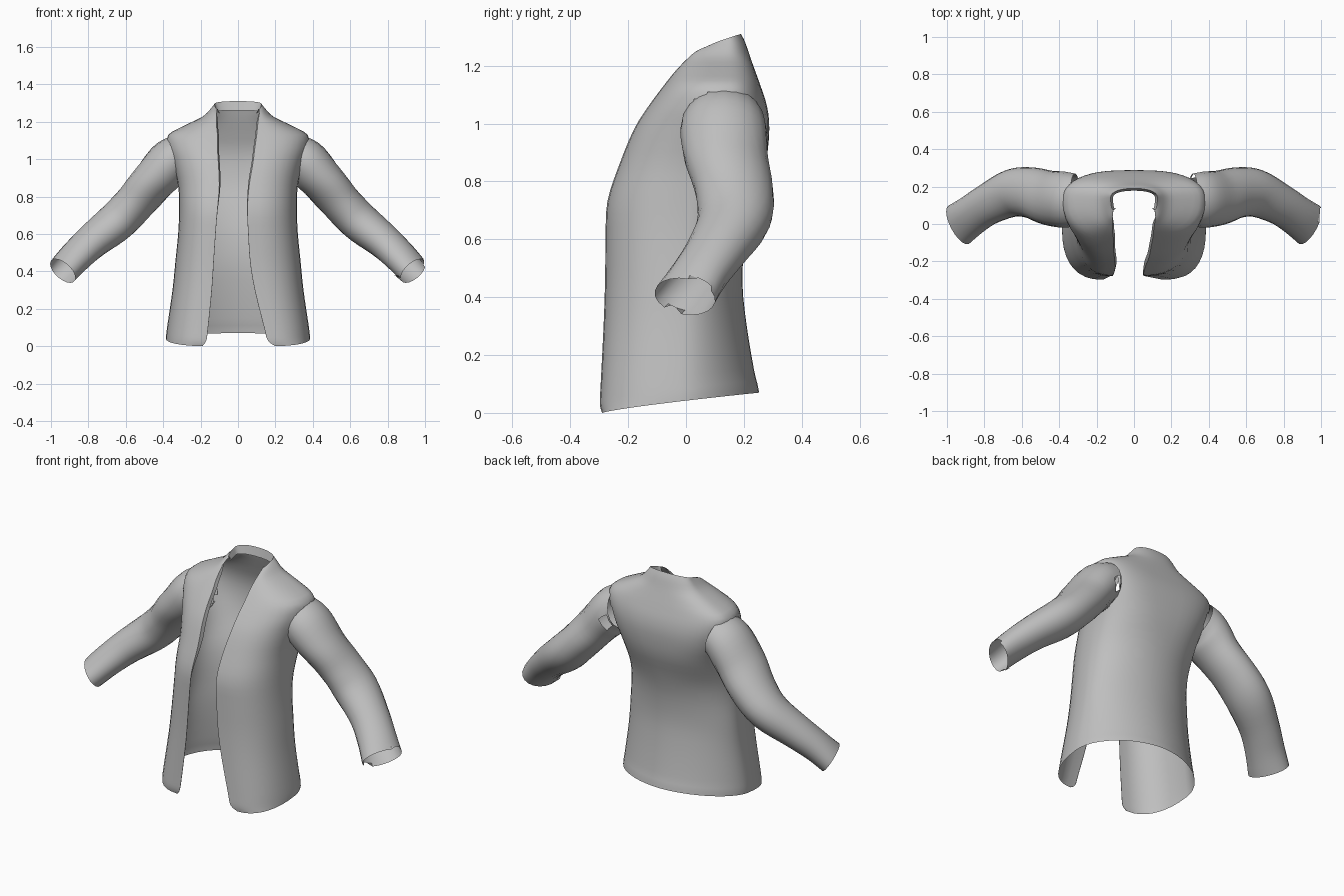
import bpy, bmesh, math
from mathutils import Vector

if "Cube" in bpy.data.objects:
    bpy.data.objects.remove(bpy.data.objects["Cube"])

cloth = bpy.data.materials.new("grey_cloth")
cloth.diffuse_color = (0.52, 0.52, 0.52, 1)
cloth.use_nodes = True
cloth.node_tree.nodes["Principled BSDF"].inputs["Base Color"].default_value = cloth.diffuse_color


def smooth_rows(rows, steps):
    """Catmull-Rom interpolation through rows of parameters."""
    out = []
    n = len(rows)
    for i in range(n - 1):
        a, b, c, d = rows[max(i - 1, 0)], rows[i], rows[i + 1], rows[min(i + 2, n - 1)]
        for k in range(steps):
            t = k / steps
            out.append([0.5 * (2 * q + (r - p) * t + (2 * p - 5 * q + 4 * r - s) * t * t
                               + (3 * q - p - 3 * r + s) * t ** 3)
                        for p, q, r, s in zip(a, b, c, d)])
    out.append(list(rows[-1]))
    return out


def ramp(z, stops):
    """Piecewise linear lookup."""
    for (z0, v0), (z1, v1) in zip(stops, stops[1:]):
        if z < z1:
            return v0 + (v1 - v0) * max(0, (z - z0) / (z1 - z0))
    return stops[-1][1]


def loft(name, sections, closed, cut=None, skip=()):
    """Skin a list of sections; cut(center) and skip (row, column) leave holes."""
    bm = bmesh.new()
    grid = [[bm.verts.new(p) for p in s] for s in sections]
    m = len(grid[0])
    for i, (r0, r1) in enumerate(zip(grid, grid[1:])):
        for j in range(m if closed else m - 1):
            k = (j + 1) % m
            if (i, j) not in skip:
                bm.faces.new((r0[j], r0[k], r1[k], r1[j]))
    if cut:
        doomed = [f for f in bm.faces if cut(f.calc_center_median())]
        bmesh.ops.delete(bm, geom=doomed, context='FACES')
    bmesh.ops.recalc_face_normals(bm, faces=bm.faces)
    me = bpy.data.meshes.new(name)
    bm.to_mesh(me)
    bm.free()
    me.materials.append(cloth)
    ob = bpy.data.objects.new(name, me)
    bpy.context.collection.objects.link(ob)
    bpy.ops.object.select_all(action='DESELECT')
    ob.select_set(True)
    bpy.context.view_layer.objects.active = ob
    bpy.ops.object.shade_smooth_by_angle(angle=math.radians(40))
    return ob


# Body: z front, z back, left edge x, right edge x, half width, y front, y side, y back
body = [
    (0.00, 0.07, .19, .20, .385, -.290, -.02, .253),
    (0.03, 0.10, .17, .16, .383, -.298, -.02, .247),
    (0.10, 0.15, .16, .14, .375, -.295, -.02, .235),
    (0.30, 0.30, .14, .09, .350, -.285, -.01, .210),
    (0.45, 0.45, .13, .065, .335, -.280, .00, .195),
    (0.60, 0.60, .12, .055, .320, -.278, .00, .205),
    (0.73, 0.73, .11, .05, .315, -.272, .02, .235),
    (0.86, 0.86, .10, .06, .320, -.230, .05, .275),
    (0.98, 0.98, .105, .08, .350, -.180, .09, .288),
    (1.06, 1.06, .11, .09, .375, -.130, .11, .280),
    (1.13, 1.13, .11, .10, .372, -.078, .12, .258),
    (1.18, 1.18, .115, .105, .285, -.038, .13, .240),
    (1.22, 1.23, .115, .11, .190, .000, .13, .222),
    (1.25, 1.28, .115, .115, .145, .035, .14, .205),
    (1.267, 1.31, .11, .11, .125, .075, .14, .190),
]
collar_fold = (1.245, 1.26, .10, .10, .112, .08, .14, .178)
front_power = [(0, 2.4), (.8, 2.4), (1.0, 2.2), (1.3, 2.2)]
back_power = [(0, 1.85), (.4, 1.9), (.7, 2.1), (.95, 3.0), (1.1, 3.0), (1.25, 2.3)]
lapel_depth = [(0, .002), (.7, .002), (.9, .025), (1.2, .025), (1.25, .004)]


def body_section(row):
    zf, zb, xl, xr, w, yf, ym, yb = row
    nf, nb, lap = ramp(zf, front_power), ramp(zf, back_power), ramp(zf, lapel_depth)

    def half(edge, sign):
        pts = [(edge - lap * .3, yf + lap), (edge, yf)]  # turned-in lapel, edge
        for k in range(1, 10):                           # front panel
            a = math.radians(90 * (1 - k / 9))
            c, s = max(math.cos(a), 0) ** (2 / nf), max(math.sin(a), 0) ** (2 / nf)
            pts.append((edge + (w - edge) * c, ym + (yf - ym) * s))
        for k in range(1, 13):                           # back panel
            a = math.radians(90 * k / 12)
            c, s = max(math.cos(a), 0) ** (2 / nb), max(math.sin(a), 0) ** (2 / nb)
            if k == 12:
                c = 0
            pts.append((w * c, ym + (yb - ym) * s))
        return [Vector((sign * x, y, zf + (zb - zf) * min(1, max(0, (y - yf) / (yb - yf)) ** .8)))
                for x, y in pts]
    return half(xl, -1) + half(xr, 1)[-2::-1]


def armhole(c):
    return abs(c.x) > .29 and ((c.y - .12) / .115) ** 2 + ((c.z - 1.0) / .105) ** 2 < 1


rows = smooth_rows(body, 3) + [collar_fold]
loft("jacket_body", [body_section(r) for r in rows], False, armhole)

# Sleeves: centre x, y, z, horizontal radius, vertical radius
sleeve = [
    (.315, .130, 1.010, .140, .118),
    (.375, .130, .970, .150, .128),
    (.455, .140, .880, .146, .114),
    (.55, .167, .768, .136, .108),
    (.65, .165, .665, .128, .106),
    (.78, .105, .560, .110, .092),
    (.87, .045, .475, .108, .083),
    (.937, -.004, .402, .116, .078),
]


def make_sleeve(name, sign, torn):
    path = smooth_rows(sleeve, 4)
    sections = []
    last = len(path) - 1
    for i, (x, y, z, rs, ru) in enumerate(path):
        a, b = path[max(i - 1, 0)], path[min(i + 1, last)]
        t = Vector((b[0] - a[0], b[1] - a[1], b[2] - a[2])).normalized()
        t = t.lerp(Vector((1, 0, -.25)).normalized(), max(0, 1 - i / 8)).normalized()
        if i > last - 4:                                 # cuff cut squarer to the side
            t = (t + Vector((.06 * (i - last + 4), 0, 0))).normalized()
        side = t.cross(Vector((0, 0, 1))).normalized()
        up = side.cross(t)
        ring = []
        for k in range(20):
            ang = math.tau * k / 20
            p = Vector((x, y, z)) + side * rs * math.cos(ang) + up * ru * math.sin(ang)
            if torn and i == last and k in (7, 8, 17):   # notched cuff
                p -= t * .05
            ring.append(Vector((sign * p.x, p.y, p.z)))
        sections.append(ring)

    # Gap behind the armpit seam on the torn side
    gap = {(i, k) for i in (1, 2, 3) for k in (10, 11)} if torn else ()
    loft(name, sections, True, skip=gap)


make_sleeve("right_sleeve", 1, True)
make_sleeve("left_sleeve", -1, False)
